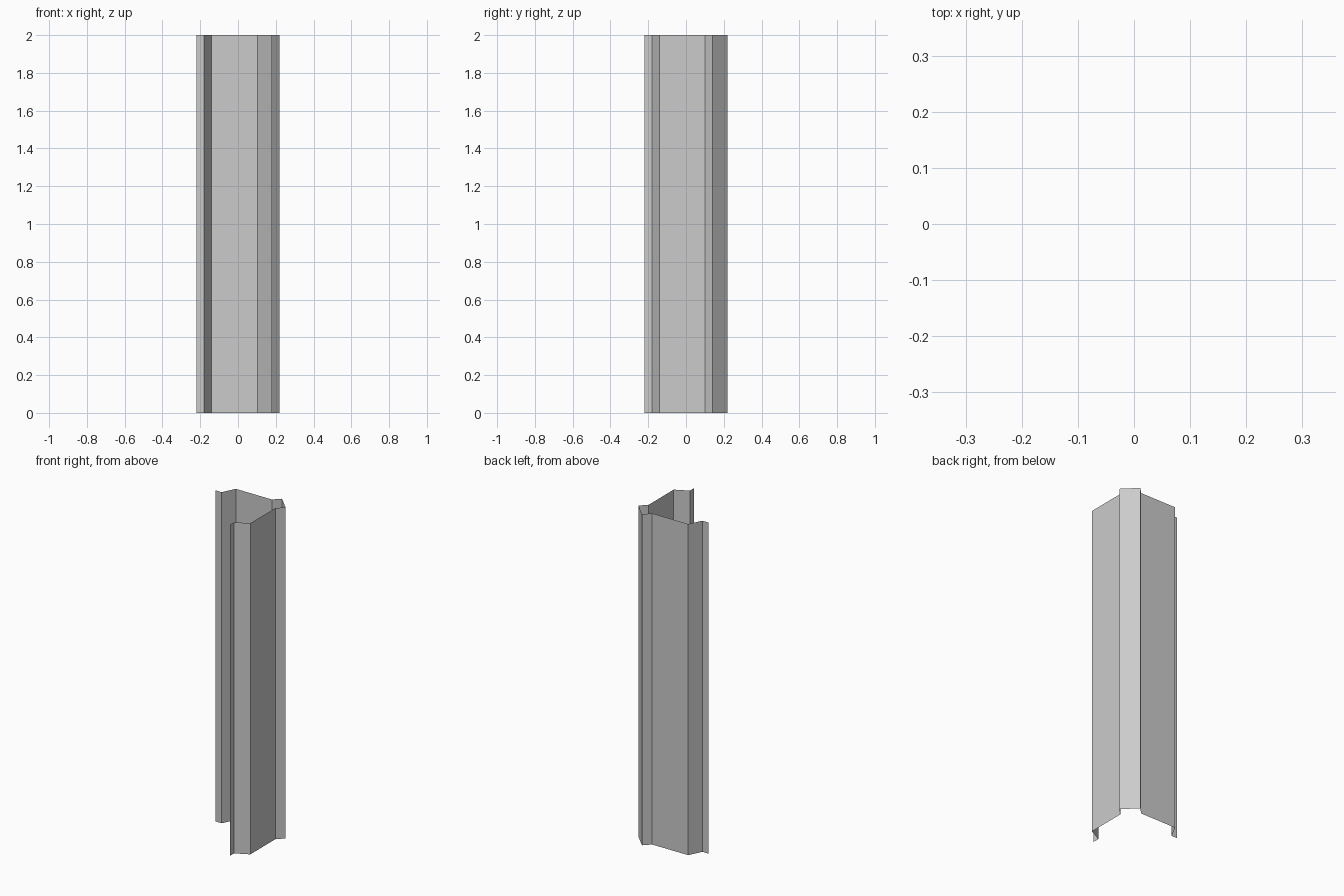
import bpy, bmesh

if "Cube" in bpy.data.objects:
    bpy.data.objects.remove(bpy.data.objects["Cube"])

HEIGHT = 2.0

# Half of the folded sheet profile: lip, slanted return, wall, corner step
half = [(-0.22, 0.10), (-0.18, 0.10), (-0.14, 0.18), (0.10, 0.18), (0.14, 0.22)]
# The other half is mirrored across the x = y diagonal
profile = half + [(y, x) for x, y in reversed(half)]

# Extrude the open profile upward as a thin sheet
bm = bmesh.new()
verts = [bm.verts.new((x, y, 0)) for x, y in profile]
edges = [bm.edges.new(pair) for pair in zip(verts, verts[1:])]
result = bmesh.ops.extrude_edge_only(bm, edges=edges)
top = [g for g in result["geom"] if isinstance(g, bmesh.types.BMVert)]
bmesh.ops.translate(bm, verts=top, vec=(0, 0, HEIGHT))

# Face the sheet outward, away from the open side
bm.normal_update()
back_wall = max(bm.faces, key=lambda f: abs(f.normal.y) * f.calc_area())
if back_wall.normal.y < 0:
    bmesh.ops.reverse_faces(bm, faces=bm.faces[:])

mesh = bpy.data.meshes.new("folded_corner_post")
bm.to_mesh(mesh)
bm.free()
post = bpy.data.objects.new("folded_corner_post", mesh)
bpy.context.collection.objects.link(post)
